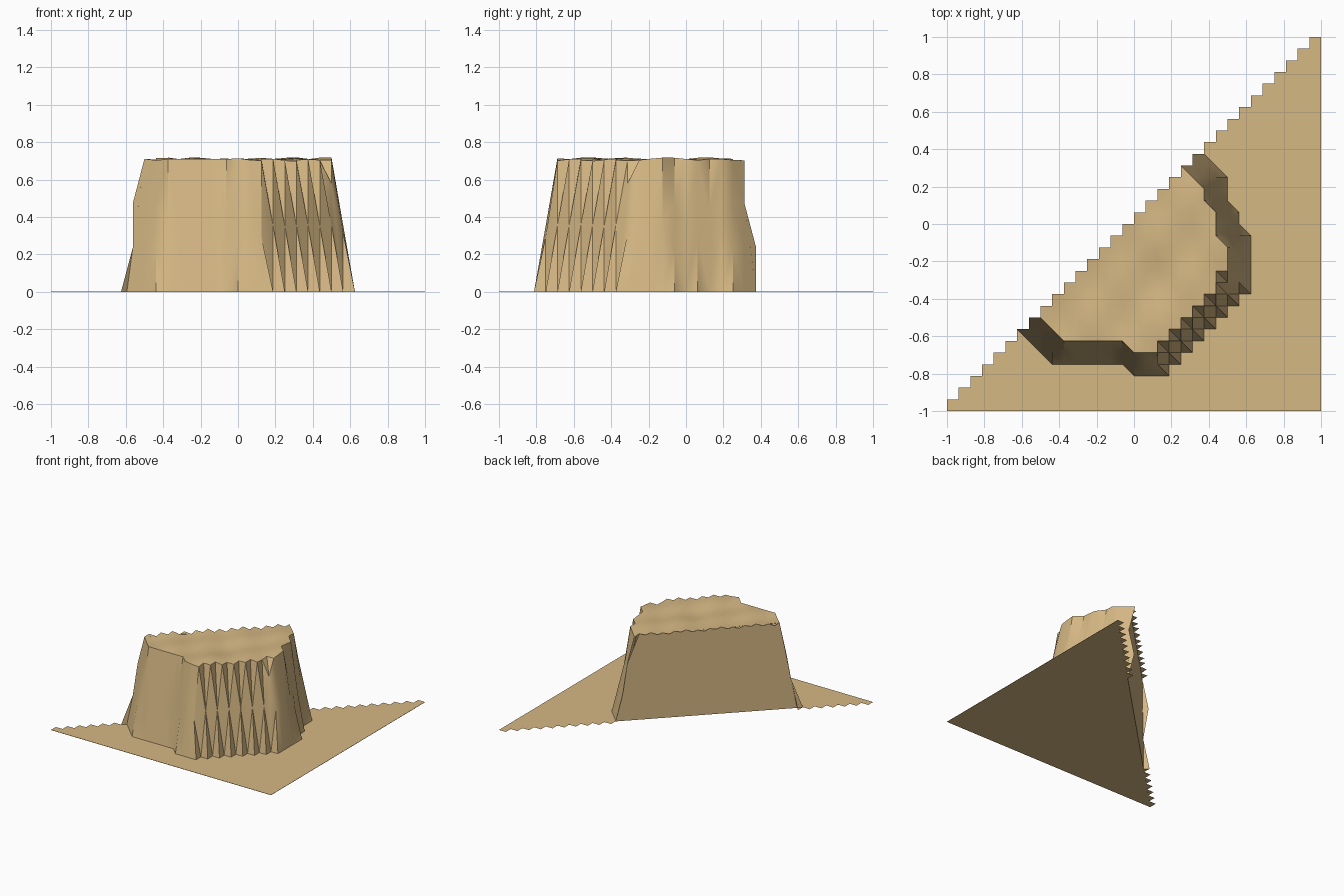
import bpy, math
from mathutils import Vector
from mathutils.geometry import intersect_point_line

if "Cube" in bpy.data.objects:
    bpy.data.objects.remove(bpy.data.objects["Cube"])

N = 16          # grid steps per unit
TOP = 0.71      # mesa height

# Mesa rim and foot outlines, in grid steps (both run past the diagonal cut)
RIM = [(-12, -4), (-6, -10), (-1, -10), (0, -11), (2, -11), (7.5, -5.5), (8, -4),
       (8, -2), (7, -1), (7, 1), (6, 2), (6, 3), (0, 9)]
FOOT = [(-14, -5), (-7, -12), (-1, -12), (0, -13), (2, -13), (9, -6), (10, -6),
        (10, -1), (9, 0), (9, 1), (8, 2), (8, 4), (0, 12)]


def inside(poly, x, y):
    hit = False
    for (ax, ay), (bx, by) in zip(poly, poly[1:] + poly[:1]):
        if (ay > y) != (by > y) and x < (bx - ax) * (y - ay) / (by - ay) + ax:
            hit = not hit
    return hit


def distance(poly, x, y):
    p, best = Vector((x, y, 0)), 1e9
    for a, b in zip(poly, poly[1:] + poly[:1]):
        a, b = Vector((*a, 0)), Vector((*b, 0))
        q, t = intersect_point_line(p, a, b)
        q = a.lerp(b, min(1, max(0, t)))
        best = min(best, (p - q).length)
    return best


def height(i, j):
    d_rim, d_foot = distance(RIM, i, j), distance(FOOT, i, j)
    if d_rim < 0.01 or inside(RIM, i, j):
        # gently rolling plateau with a shallow hollow
        x, y = i / N, j / N
        bump = 0.01 * math.cos(18 * (x + 0.23)) * math.cos(15 * (y + 0.1))
        hollow = 0.015 * math.exp(-((x - 0.1) ** 2 + (y + 0.3) ** 2) / 0.03)
        return TOP + bump - hollow
    if d_foot < 0.01 or not inside(FOOT, i, j):
        return 0.002
    return TOP * d_foot / (d_foot + d_rim)


sand = bpy.data.materials.new("sand")
sand.diffuse_color = (0.67, 0.48, 0.23, 1)
sand.use_nodes = True
sand.node_tree.nodes["Principled BSDF"].inputs["Base Color"].default_value = sand.diffuse_color


def add(name, verts, faces):
    me = bpy.data.meshes.new(name)
    me.from_pydata(verts, [], faces)
    me.materials.append(sand)
    ob = bpy.data.objects.new(name, me)
    bpy.context.collection.objects.link(ob)
    return ob


# Terrain surface: grid cells on and below the diagonal, giving a stepped edge
index, verts, faces = {}, [], []


def vert(i, j):
    if (i, j) not in index:
        index[i, j] = len(verts)
        verts.append((i / N, j / N, height(i, j)))
    return index[i, j]


for i in range(-N, N):
    for j in range(-N, i + 1):
        a, b, c, d = vert(i, j), vert(i + 1, j), vert(i + 1, j + 1), vert(i, j + 1)
        faces += [(a, b, d), (b, c, d)]
terrain = add("terrain", verts, faces)
bpy.context.view_layer.objects.active = terrain
terrain.select_set(True)
bpy.ops.object.shade_smooth_by_angle(angle=math.radians(30))

# Flat wall along the diagonal cut
wall, quads = [], []
for k in range(-N, N + 1):
    wall += [(k / N, k / N, 0), (k / N, k / N, height(k, k))]
for k in range(2 * N):
    quads.append((2 * k, 2 * k + 1, 2 * k + 3, 2 * k + 2))
add("cut_wall", wall, quads)

# Underside and thin outer edges
add("underside", [(-1, -1, 0), (1, -1, 0), (1, 1, 0)], [(0, 2, 1)])
add("outer_edge", [(-1, -1, 0), (1, -1, 0), (1, 1, 0),
                   (-1, -1, 0.002), (1, -1, 0.002), (1, 1, 0.002)],
    [(0, 1, 4, 3), (1, 2, 5, 4)])
